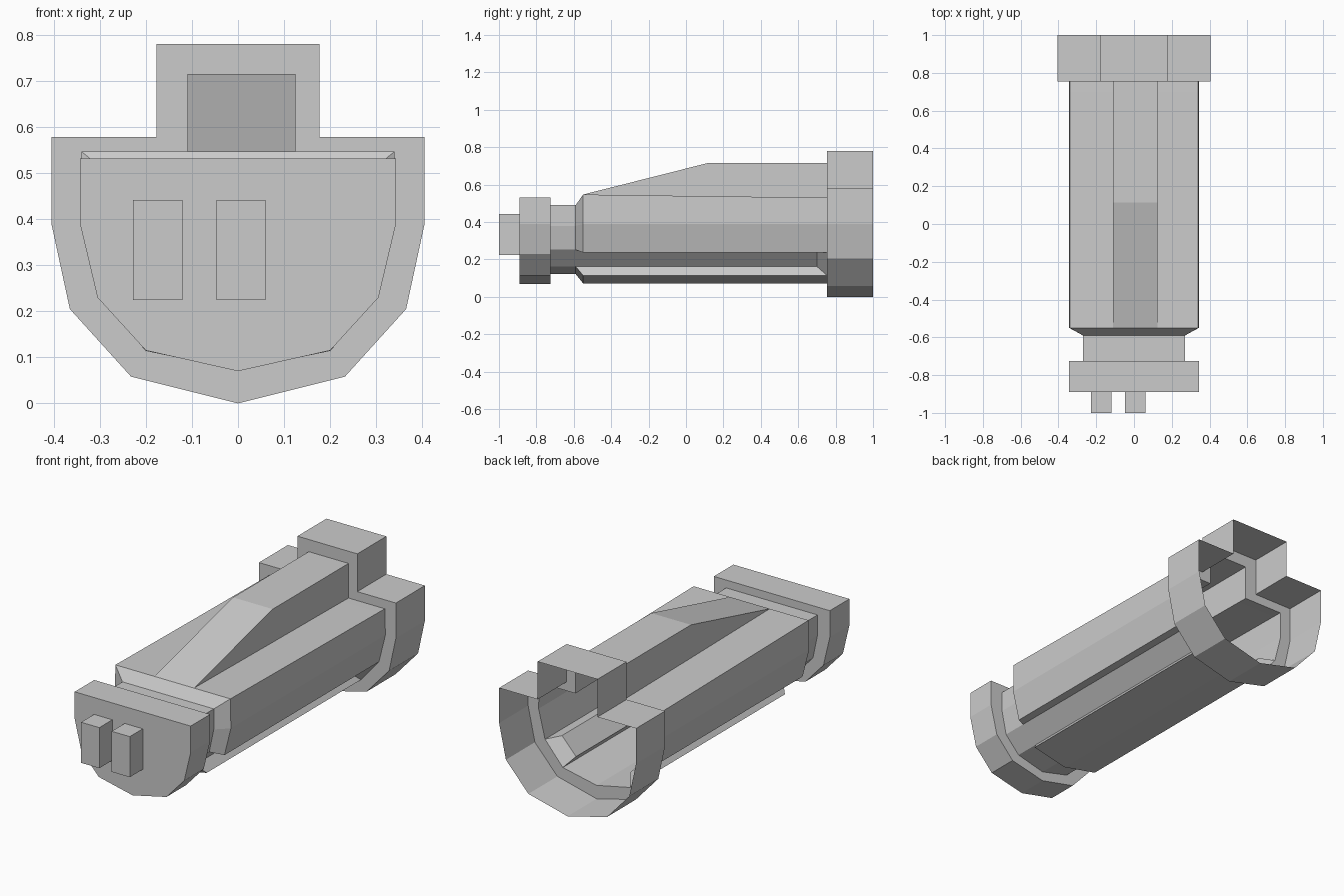
import bpy, bmesh

if "Cube" in bpy.data.objects:
    bpy.data.objects.remove(bpy.data.objects["Cube"])


def finish(bm, name):
    bmesh.ops.remove_doubles(bm, verts=bm.verts, dist=0.0005)
    bmesh.ops.recalc_face_normals(bm, faces=bm.faces)
    mesh = bpy.data.meshes.new(name)
    bm.to_mesh(mesh)
    bm.free()
    obj = bpy.data.objects.new(name, mesh)
    bpy.context.collection.objects.link(obj)
    return obj


def section(y, ridge, hull, groove=None):
    """Closed outline at y: ridge = (left x, right x, top z), hull = right half
    from top corner to keel, groove = recessed floor of the lower facet."""
    top, side, upper, lower, keel = hull
    inner = groove or (upper, lower)
    half = [top, side, upper, inner[0], inner[1], lower]
    left, right, high = ridge
    pts = [(right, high), (right, top[1])] + half + [keel]
    pts += [(-x, z) for x, z in reversed(half)] + [(left, top[1]), (left, high)]
    return [(x, y, z) for x, z in pts]


def loft(name, rings):
    bm = bmesh.new()
    loops = [[bm.verts.new(p) for p in ring] for ring in rings]
    n = len(loops[0])
    for a, b in zip(loops, loops[1:]):
        for i in range(n):
            j = (i + 1) % n
            bm.faces.new((a[i], a[j], b[j], b[i]))
    bm.faces.new(loops[0])      # front cap; the back stays open
    return finish(bm, name)


def box(name, x0, x1, y0, y1, z0, z1):
    bm = bmesh.new()
    bmesh.ops.create_cube(bm, size=1)
    for v in bm.verts:
        v.co = (x1 if v.co.x > 0 else x0,
                y1 if v.co.y > 0 else y0,
                z1 if v.co.z > 0 else z0)
    return finish(bm, name)


def body_hull(top):
    return [(.34, top), (.343, .39), (.305, .237), (.2, .114), (0, .072)]


# Half outlines of each stage
front = [(.343, .532), (.343, .39), (.305, .23), (.2, .115), (0, .07)]
neck = [(.27, .49), (.27, .38), (.243, .252), (.16, .162), (0, .122)]
collar = [(.405, .578), (.405, .39), (.365, .205), (.232, .058), (0, 0)]
recess = (neck[2], neck[3])


def flat(z):
    return (-.11, .125, z)


# Hollow shell: front collar, neck, grooved body with ridge, open rear collar
loft("hollow_body", [
    section(-.89, flat(.532), front),
    section(-.725, flat(.532), front),
    section(-.725, flat(.49), neck),
    section(-.59, flat(.49), neck),
    section(-.55, flat(.547), body_hull(.547), recess),
    section(.115, flat(.715), body_hull(.538), recess),
    section(.70, flat(.715), body_hull(.531), recess),
    section(.755, flat(.715), body_hull(.53)),
    section(.755, (-.177, .177, .78), collar),
    section(1, (-.177, .177, .78), collar),
])

# Two contact prongs on the front
for i, (x0, x1) in enumerate([(-.228, -.12), (-.047, .06)]):
    box(f"prong_{i + 1}", x0, x1, -1, -.89, .225, .442)
